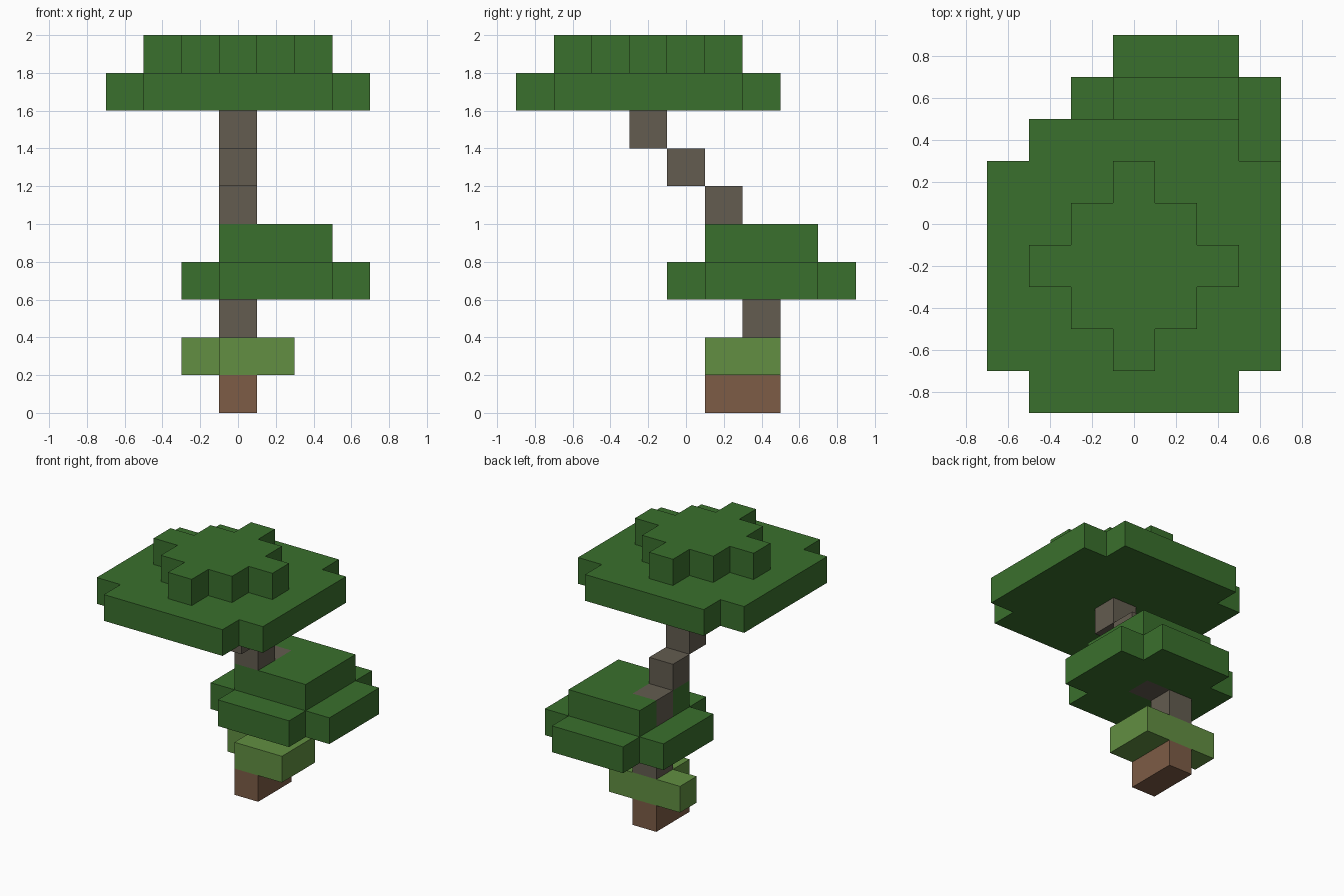
import bpy
import bmesh
from mathutils import Vector

default = bpy.data.objects.get("Cube")
if default:
    bpy.data.objects.remove(default, do_unlink=True)

UNIT = 0.2  # edge length of one block


def material(name, rgb):
    mat = bpy.data.materials.new(name)
    mat.use_nodes = True
    color = (*rgb, 1.0)
    mat.diffuse_color = color
    mat.node_tree.nodes["Principled BSDF"].inputs["Base Color"].default_value = color
    return mat


leaf_green = material("leaf green", (0.042, 0.162, 0.026))
grass_green = material("grass green", (0.122, 0.275, 0.054))
soil_brown = material("soil brown", (0.205, 0.107, 0.061))
bark_grey = material("bark grey", (0.125, 0.107, 0.080))


def block_part(name, cells, mat):
    """Skin a set of (column, row, layer) blocks, leaving out shared inner faces."""
    bm = bmesh.new()
    for cell in cells:
        center = Vector(cell) + Vector((0, 0, 0.5))
        for axis in range(3):
            for sign in (-1, 1):
                normal = Vector((0, 0, 0))
                normal[axis] = sign
                if tuple(int(c + n) for c, n in zip(cell, normal)) in cells:
                    continue
                corners = []
                for u, v in ((-1, -1), (1, -1), (1, 1), (-1, 1)):
                    p = center + normal / 2
                    p[(axis + 1) % 3] += u / 2
                    p[(axis + 2) % 3] += v / 2
                    corners.append(bm.verts.new(p * UNIT))
                bm.faces.new(corners if sign > 0 else corners[::-1])
    bmesh.ops.remove_doubles(bm, verts=bm.verts, dist=0.001)
    mesh = bpy.data.meshes.new(name)
    bm.to_mesh(mesh)
    bm.free()
    mesh.materials.append(mat)
    obj = bpy.data.objects.new(name, mesh)
    bpy.context.collection.objects.link(obj)


def layer(cx, cy, z, half, keep):
    """Square layer of blocks around a centre, filtered by distance from it."""
    span = range(-half, half + 1)
    return {(cx + x, cy + y, z) for x in span for y in span if keep(abs(x), abs(y))}


# Ground: soil under an uneven patch of grass
block_part("soil", {(0, 1, 0), (0, 2, 0)}, soil_brown)
grass = {(x, 2, 1) for x in (-1, 0, 1)} | {(x, 1, 1) for x in (0, 1)}
block_part("grass", grass, grass_green)

# Crooked trunk, one block per layer
trunk = [(0, 2, 2), (1, 2, 3), (0, 2, 4), (0, 1, 5), (0, 0, 6), (0, -1, 7)]
for number, cell in enumerate(trunk, 1):
    block_part(f"trunk_block_{number}", {cell}, bark_grey)

# Lower canopy, with the trunk passing through it
lower = layer(1, 2, 3, 2, lambda x, y: x + y < 4) | layer(1, 2, 4, 1, lambda x, y: True)
block_part("lower_canopy", lower - set(trunk), leaf_green)

# Upper canopy, notched slab with a stepped diamond on top
upper = layer(0, -1, 8, 3, lambda x, y: x + y < 6) | layer(0, -1, 9, 2, lambda x, y: x + y <= 2)
block_part("upper_canopy", upper, leaf_green)
